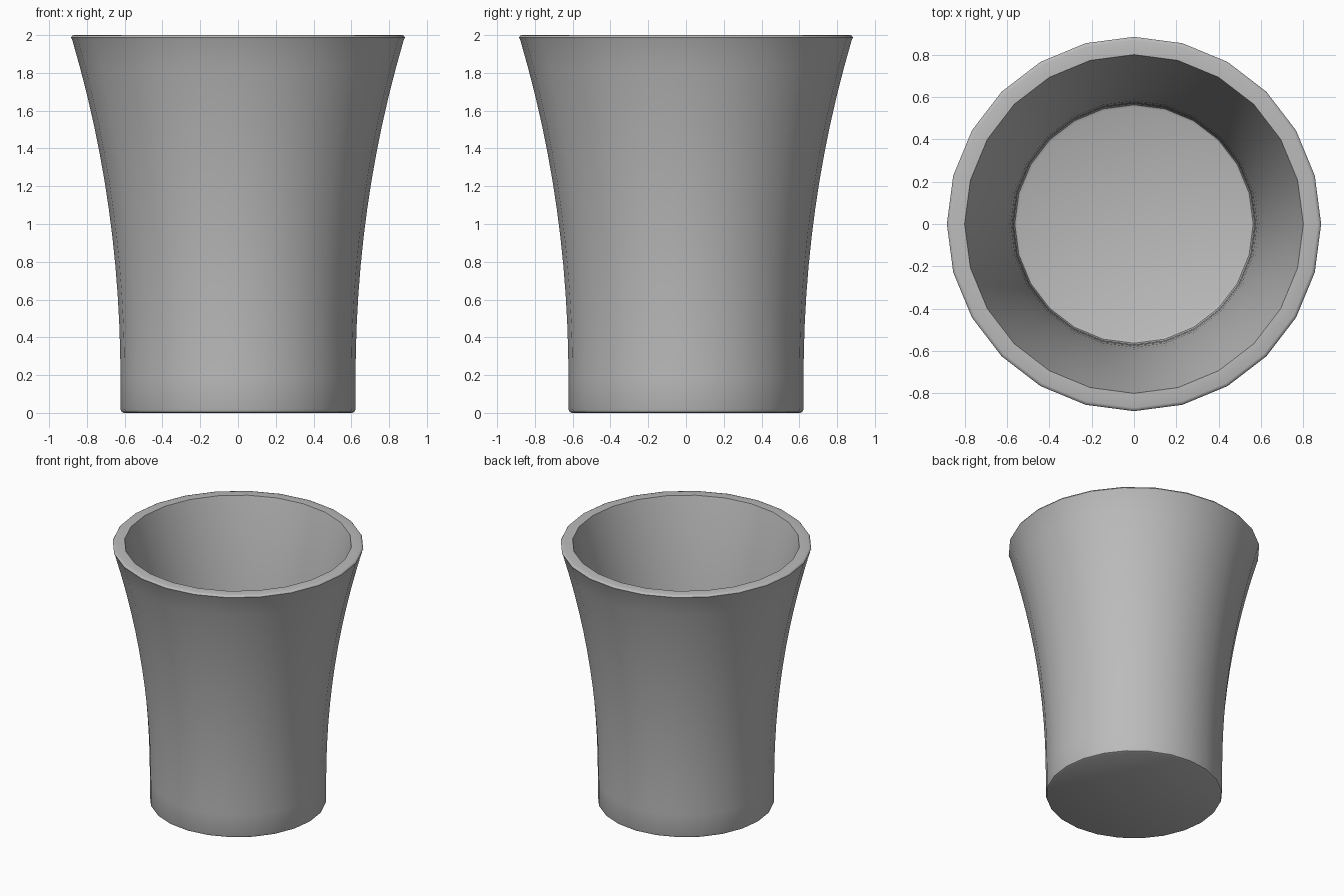
import bpy, bmesh, math

cube = bpy.data.objects.get("Cube")
if cube:
    bpy.data.objects.remove(cube, do_unlink=True)

SIDES = 24
HEIGHT = 2.0
FLOOR = 0.16

# Plain grey ceramic
grey = bpy.data.materials.new("grey")
grey.use_nodes = True
colour = (0.5, 0.5, 0.5, 1)
grey.diffuse_color = colour
grey.node_tree.nodes["Principled BSDF"].inputs["Base Color"].default_value = colour


def flare(z, base, top):
    """Radius of a wall that stands straight, then flares to the rim."""
    t = max(0, (z - 0.15) / (HEIGHT - 0.15))
    return base + (top - base) * t ** 2.1


# Profile: foot, outer wall, rounded rim, inner wall, floor
steps = 12
heights = [0.18 + (1.975 - 0.18) * i / steps for i in range(steps + 1)]
profile = [(0.605, 0), (0.617, 0.006), (0.622, 0.02)]
profile += [(flare(z, 0.622, 0.885), z) for z in heights]
profile += [(0.884, 1.988), (0.878, 1.997), (0.868, HEIGHT), (0.80, HEIGHT)]
profile += [(flare(z, 0.568, 0.80), z) for z in reversed(heights[1:])]
profile += [(0.568, FLOOR + 0.02), (0.563, FLOOR + 0.006), (0.55, FLOOR)]

# Revolve the profile and cap both ends
bm = bmesh.new()
rings = []
for r, z in profile:
    ring = []
    for i in range(SIDES):
        a = math.tau * i / SIDES
        ring.append(bm.verts.new((r * math.cos(a), r * math.sin(a), z)))
    rings.append(ring)
for low, high in zip(rings, rings[1:]):
    for i in range(SIDES):
        j = (i + 1) % SIDES
        bm.faces.new((low[i], low[j], high[j], high[i]))
bm.faces.new(list(reversed(rings[0])))
bm.faces.new(rings[-1])

mesh = bpy.data.meshes.new("cup")
bm.to_mesh(mesh)
bm.free()
mesh.materials.append(grey)
cup = bpy.data.objects.new("cup", mesh)
bpy.context.collection.objects.link(cup)

# Smooth walls with a crisp inner rim
bpy.ops.object.select_all(action="DESELECT")
cup.select_set(True)
bpy.context.view_layer.objects.active = cup
bpy.ops.object.shade_smooth_by_angle(angle=math.radians(40))
